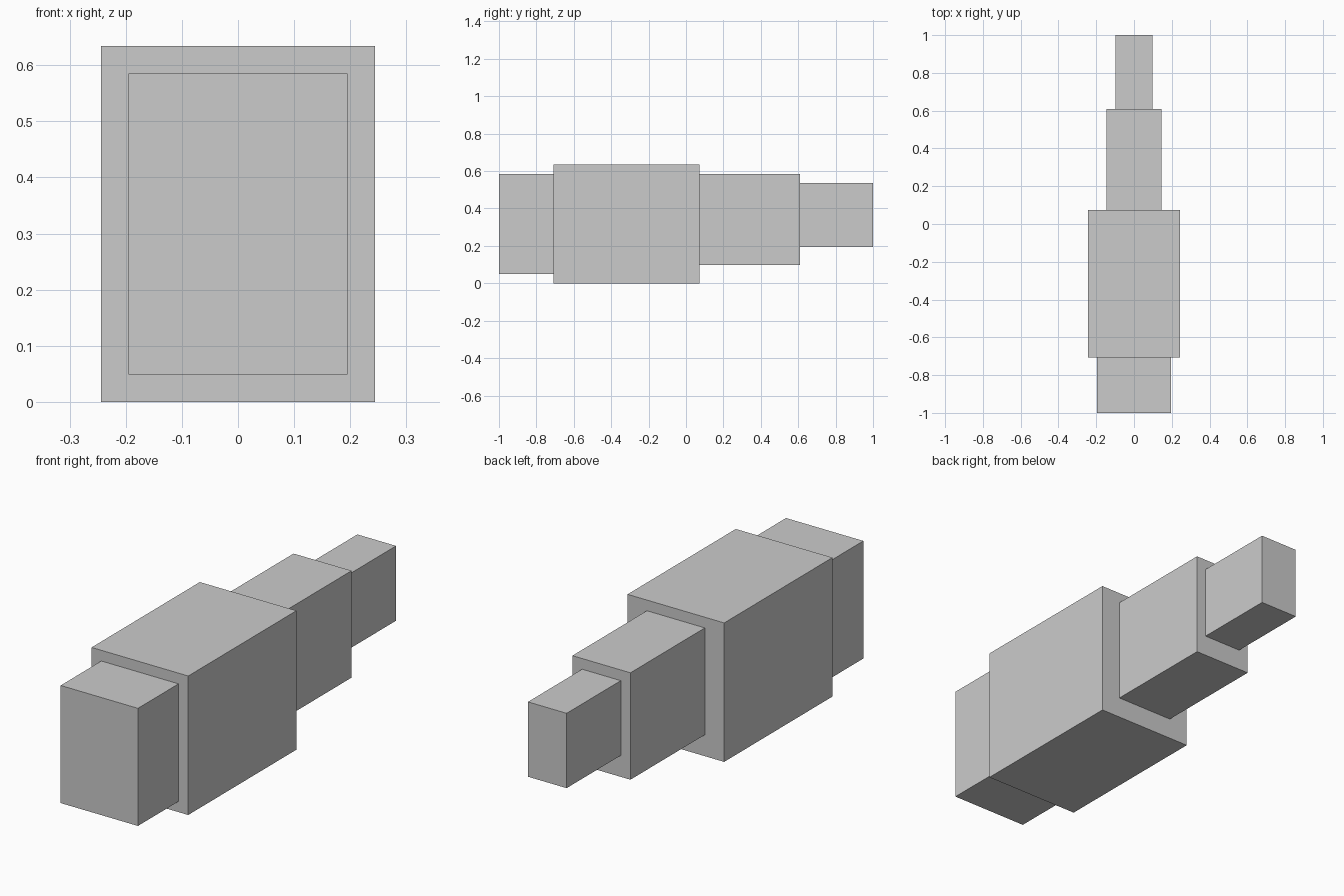
import bpy

if "Cube" in bpy.data.objects:
    bpy.data.objects.remove(bpy.data.objects["Cube"])

U = 2 / 41  # one grid unit of the blocky model


def box(name, half_width, y0, y1, z0, z1):
    """Axis-aligned box centred on x = 0, given in grid units."""
    bpy.ops.mesh.primitive_cube_add(size=1)
    ob = bpy.context.object
    ob.name = ob.data.name = name
    ob.location = (0, (y0 + y1) / 2 * U - 1, (z0 + z1) / 2 * U)
    ob.scale = (2 * half_width * U, (y1 - y0) * U, (z1 - z0) * U)
    bpy.ops.object.transform_apply(location=False, rotation=False, scale=True)
    return ob


# Segments from front to back
box("head", 4, 0, 6, 1, 12)
box("body", 5, 6, 22, 0, 13)
box("tail_base", 3, 22, 33, 2, 12)
box("tail_tip", 2, 33, 41, 4, 11)
